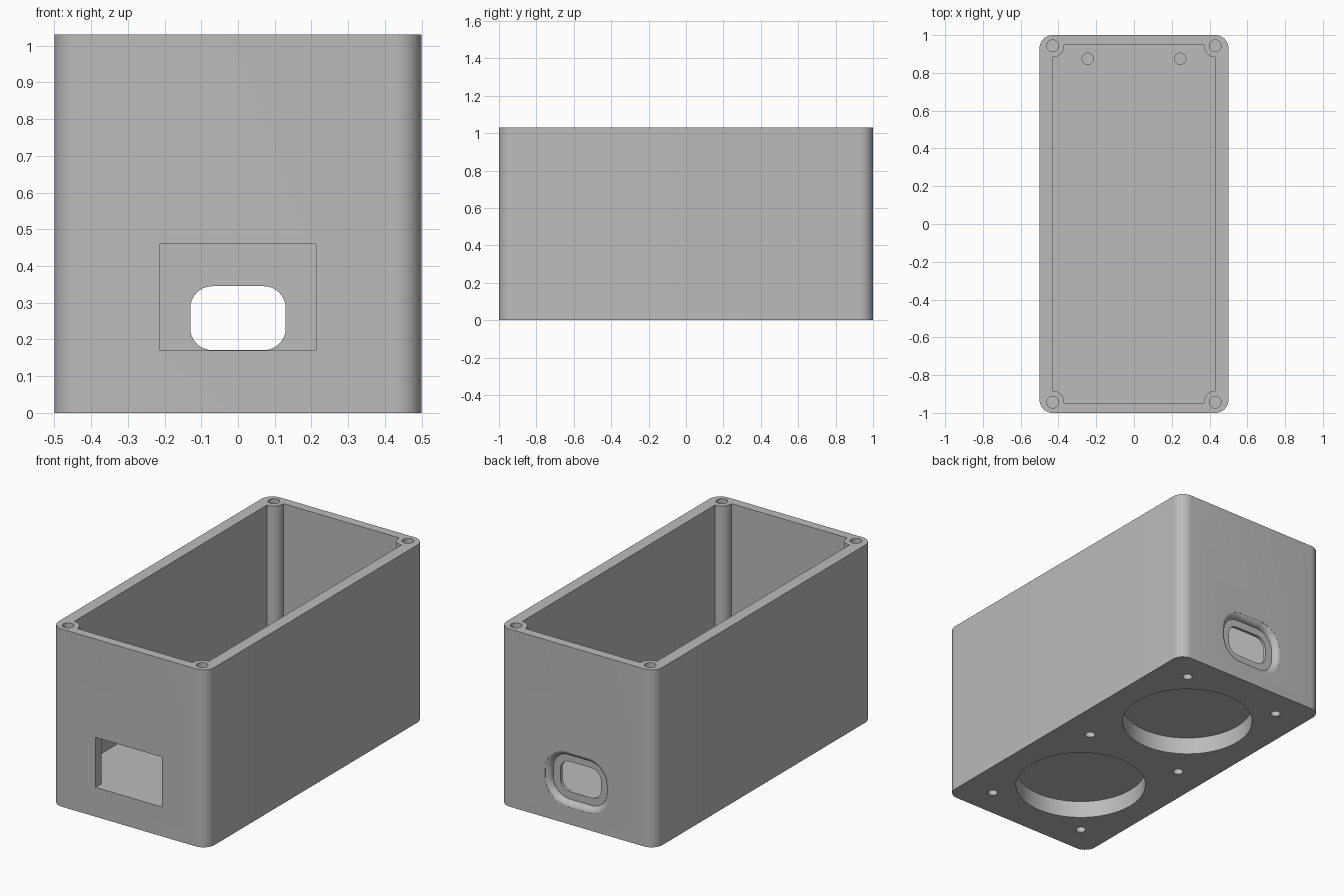
import bpy
import bmesh
from math import sin, cos, pi

cube = bpy.data.objects.get("Cube")
if cube:
    bpy.data.objects.remove(cube)

grey = bpy.data.materials.new("light_grey_plastic")
grey.use_nodes = True
colour = (0.5, 0.5, 0.5, 1)
grey.diffuse_color = colour
grey.node_tree.nodes["Principled BSDF"].inputs["Base Color"].default_value = colour


def ring(half_w, half_h, radius, steps):
    """Outline of a rounded rectangle; a circle when all sizes are equal."""
    points = []
    for corner, (sx, sy) in enumerate([(1, 1), (-1, 1), (-1, -1), (1, -1)]):
        for i in range(steps + 1):
            a = (corner + i / steps) * pi / 2
            points.append((sx * (half_w - radius) + radius * cos(a),
                           sy * (half_h - radius) + radius * sin(a)))
    return points


def loft(name, layers, centre=(0, 0), axis="z", steps=10):
    """Join layers of (depth, half width, half height, radius) into a solid."""
    bm = bmesh.new()
    rows = []
    for depth, w, h, r in layers:
        row = []
        for u, v in ring(w, h, r, steps):
            u, v = u + centre[0], v + centre[1]
            row.append(bm.verts.new((u, v, depth) if axis == "z" else (u, depth, v)))
        rows.append(row)
    for low, high in zip(rows, rows[1:]):
        for i in range(len(low)):
            j = (i + 1) % len(low)
            bm.faces.new((low[i], low[j], high[j], high[i]))
    bm.faces.new(rows[0])
    bm.faces.new(rows[-1])
    bmesh.ops.remove_doubles(bm, verts=bm.verts, dist=1e-5)
    bmesh.ops.recalc_face_normals(bm, faces=bm.faces)
    mesh = bpy.data.meshes.new(name)
    bm.to_mesh(mesh)
    bm.free()
    obj = bpy.data.objects.new(name, mesh)
    bpy.context.collection.objects.link(obj)
    return obj


def box(name, low, high, w, h, **options):
    return loft(name, [(low, w, h, 0), (high, w, h, 0)], steps=1, **options)


def cylinder(name, low, high, radius, centre):
    return loft(name, [(d, radius, radius, radius) for d in (low, high)], centre)


def cut(target, cutter):
    """Subtract the cutter, then discard it."""
    mod = target.modifiers.new("cut", "BOOLEAN")
    mod.operation = "DIFFERENCE"
    mod.solver = "EXACT"
    mod.object = cutter
    bpy.context.view_layer.objects.active = target
    bpy.ops.object.modifier_apply(modifier=mod.name)
    bpy.data.objects.remove(cutter)


HEIGHT = 1.03
FLOOR = 0.168
SCREWS = [(x, y) for x in (-0.43, 0.43) for y in (-0.943, 0.943)]

# Outer shell with rounded upright edges
body = loft("enclosure_body", [(z, 0.5, 1, 0.07) for z in (0, HEIGHT)])
body.data.materials.append(grey)

# Inner cavity, leaving a round screw post in each corner
cavity = box("cavity_cutter", FLOOR, HEIGHT + 0.1, 0.432, 0.947)
for spot in SCREWS:
    cut(cavity, cylinder("post_cutter", 0, HEIGHT + 0.2, 0.06, spot))
cut(body, cavity)

# Screw holes in the top of the posts
for spot in SCREWS:
    cut(body, cylinder("post_hole_cutter", HEIGHT - 0.35, HEIGHT + 0.1, 0.031, spot))

# Mounting holes in the floor inside, near the back
for x in (-0.245, 0.245):
    cut(body, cylinder("floor_hole_cutter", 0.07, FLOOR + 0.1, 0.03, (x, 0.875)))

# Two round pockets and six screw holes underneath
for y in (-0.455, 0.455):
    pocket = [(d, 0.355, 0.355, 0.355) for d in (-0.1, 0.1)]
    cut(body, loft("pocket_cutter", pocket, (0, y), steps=20))
for x in (-0.315, 0.315):
    for y in (-0.83, 0, 0.83):
        cut(body, cylinder("base_hole_cutter", -0.1, 0.1, 0.027, (x, y)))

# Rectangular window in the front wall
cut(body, box("window_cutter", -1.1, -0.9, 0.213, 0.145, centre=(0, 0.315), axis="y"))

# Port in the back wall: recess with a rolled edge, then the opening
ROLL = 0.035
layers = [(1.05, 0.175 + ROLL, 0.13 + ROLL, 0.105 + ROLL)]
for i in range(1, 9):
    a = i / 8 * pi / 2
    grow = ROLL * (1 - sin(a))
    layers.append((1 - ROLL * (1 - cos(a)), 0.175 + grow, 0.13 + grow, 0.105 + grow))
cut(body, loft("port_recess_cutter", layers, (0, 0.258), "y"))
opening = [(d, 0.13, 0.087, 0.06) for d in (0.9, 1.1)]
cut(body, loft("port_opening_cutter", opening, (0, 0.258), "y"))

# Smooth shading on round walls, sharp edges elsewhere
bpy.ops.object.select_all(action="DESELECT")
body.select_set(True)
bpy.context.view_layer.objects.active = body
bpy.ops.object.shade_smooth_by_angle(angle=pi / 6)
